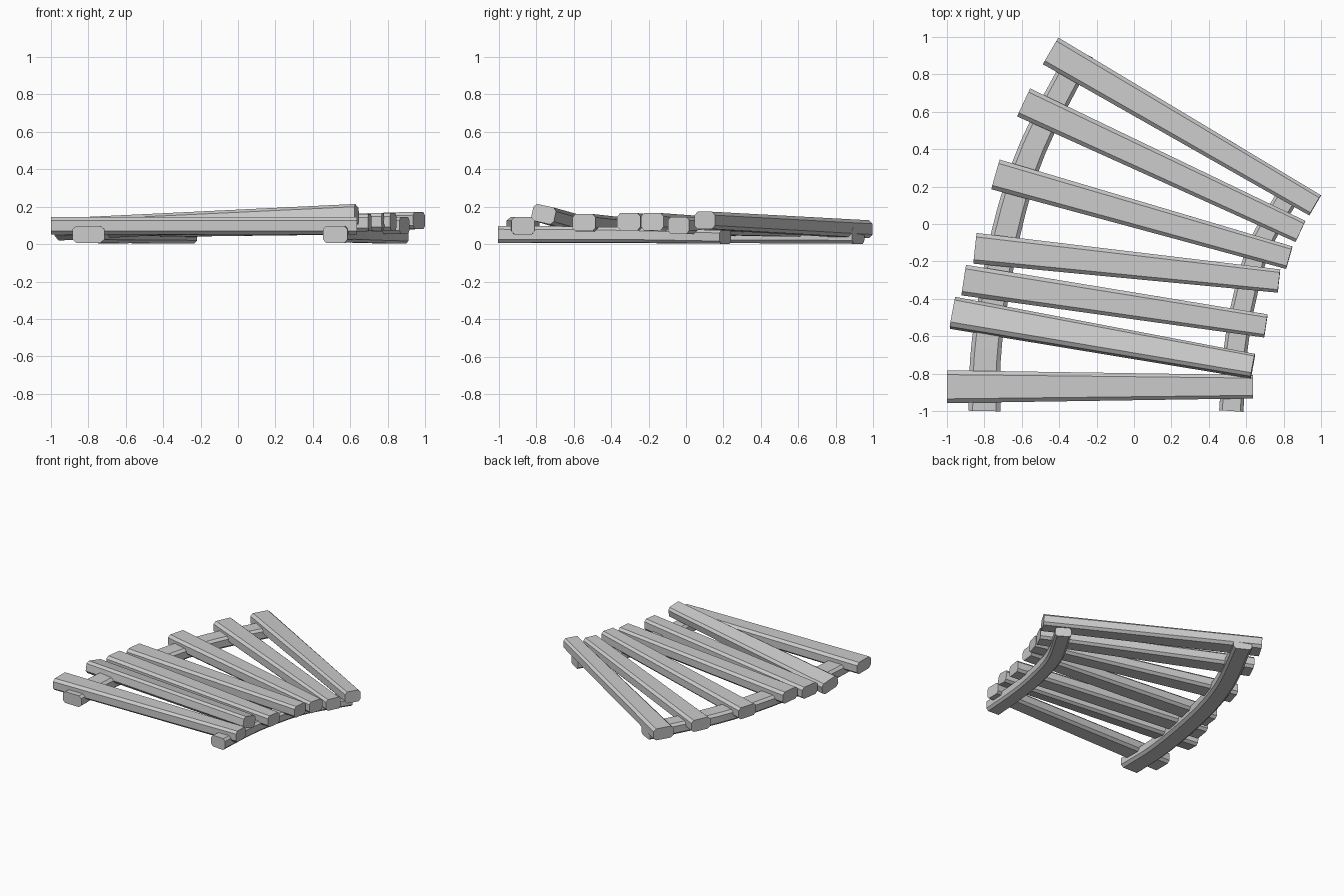
import bpy, bmesh, math
from mathutils import Vector, Matrix

if "Cube" in bpy.data.objects:
    bpy.data.objects.remove(bpy.data.objects["Cube"])

# Chamfered timber cross-section (fractions of width, height)
SECTION = [(.5, .3), (.37, .5), (-.37, .5), (-.5, .3),
           (-.5, -.3), (-.37, -.5), (.37, -.5), (.5, -.3)]


def beam(name, path, size0, size1, roll=0.0, smooth=False):
    """Loft the timber section along a path, tapering from size0 to size1."""
    path = [Vector(p) for p in path]
    n = len(path)
    bm = bmesh.new()
    rings = []
    for i, p in enumerate(path):
        t = i / (n - 1)
        d = (path[min(i + 1, n - 1)] - path[max(i - 1, 0)]).normalized()
        side = Vector((-d.y, d.x, 0)).normalized()
        rot = Matrix.Rotation(roll, 3, d)
        up = rot @ d.cross(side)
        side = rot @ side
        w = size0[0] + (size1[0] - size0[0]) * t
        h = size0[1] + (size1[1] - size0[1]) * t
        rings.append([bm.verts.new(p + side * (a * w) + up * (b * h)) for a, b in SECTION])
    for r, s in zip(rings, rings[1:]):
        for k in range(8):
            j = (k + 1) % 8
            bm.faces.new((r[k], r[j], s[j], s[k]))
    bm.faces.new(rings[0][::-1])
    bm.faces.new(rings[-1])
    bmesh.ops.recalc_face_normals(bm, faces=bm.faces)
    me = bpy.data.meshes.new(name)
    bm.to_mesh(me)
    bm.free()
    ob = bpy.data.objects.new(name, me)
    bpy.context.collection.objects.link(ob)
    if smooth:
        bpy.context.view_layer.objects.active = ob
        ob.select_set(True)
        bpy.ops.object.shade_smooth_by_angle(angle=math.radians(25))
        ob.select_set(False)
    return ob


def curve_through(pts, steps=4):
    """Catmull-Rom samples through the given points."""
    p = [Vector(q) for q in pts]
    p = [2 * p[0] - p[1]] + p + [2 * p[-1] - p[-2]]
    out = []
    for a, b, c, d in zip(p, p[1:], p[2:], p[3:]):
        for i in range(steps):
            t = i / steps
            out.append(.5 * (2 * b + (c - a) * t + (2 * a - 5 * b + 4 * c - d) * t * t
                             + (3 * b - a - 3 * c + d) * t ** 3))
    return out + [p[-2]]


# Curved rails underneath
beam("left_rail", curve_through([(-.80, -1, .052), (-.785, -.62, .052), (-.685, -.05, .05),
                                 (-.54, .41, .05), (-.28, .92, .047)]),
     (.17, .092), (.14, .09), smooth=True)
beam("right_rail", curve_through([(.52, -1, .052), (.545, -.66, .052), (.595, -.38, .05),
                                  (.68, -.10, .045), (.86, .21, .038)]),
     (.13, .092), (.12, .072), smooth=True)

# Planks: left end, right end, roll in degrees
planks = [
    ((-1.00, -.87, .098), (.635, -.87, .098), 0),
    ((-.97, -.475, .078), (.635, -.76, .160), -12),
    ((-.91, -.30, .085), (.705, -.545, .115), 0),
    ((-.85, -.13, .095), (.775, -.305, .120), 0),
    ((-.74, .265, .085), (.83, -.18, .120), 0),
    ((-.59, .65, .085), (.89, -.04, .100), 0),
    ((-.445, .925, .080), (.968, .10, .127), 0),
]
for i, (a, b, roll) in enumerate(planks):
    beam(f"plank_{i + 1}", [a, b], (.175 if i == 0 else .165, .095),
         (.125, .092), math.radians(roll))
